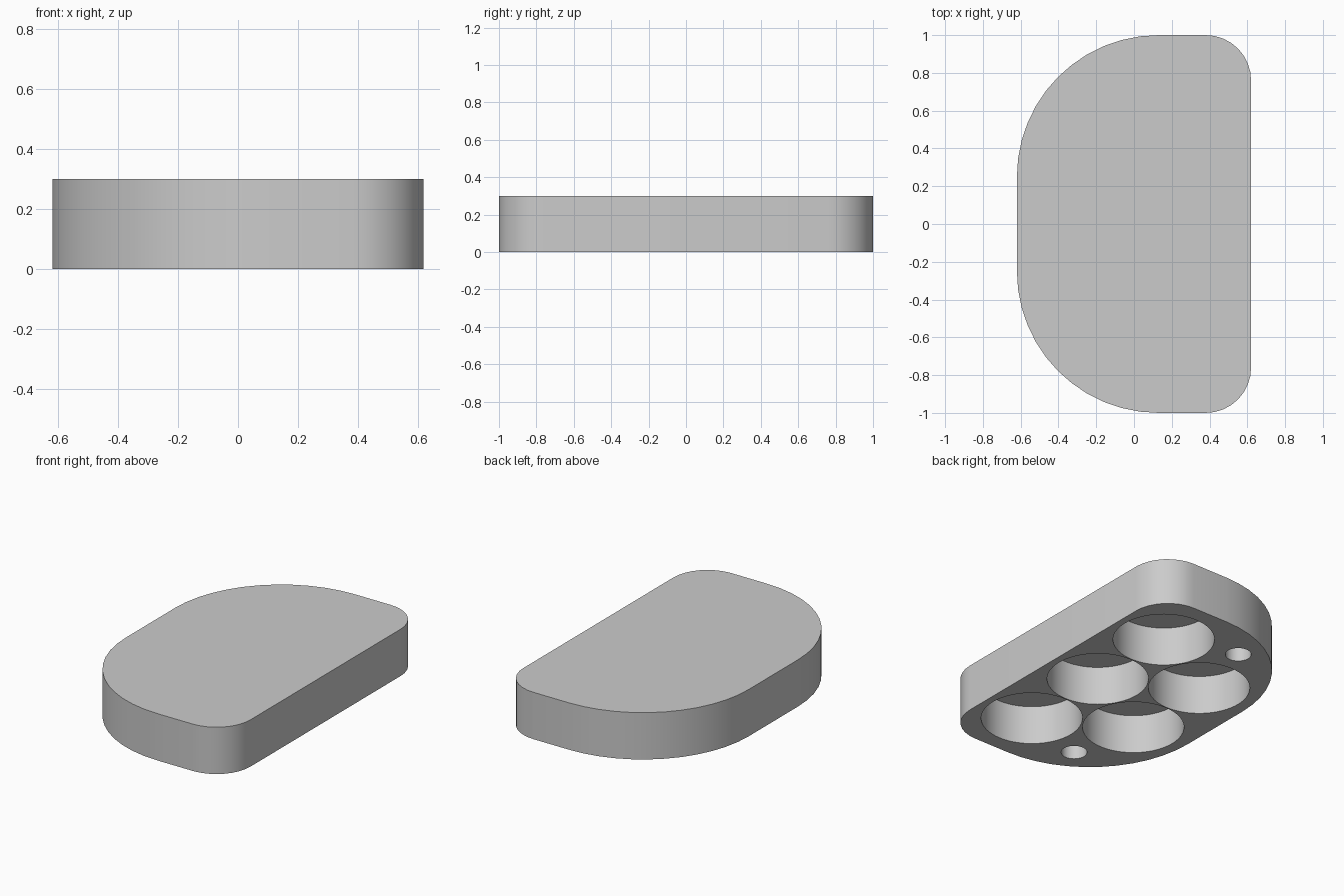
import bpy
import bmesh
from math import cos, sin, radians

cube = bpy.data.objects.get("Cube")
if cube:
    bpy.data.objects.remove(cube, do_unlink=True)

HEIGHT = 0.3
POCKET_DEPTH = 0.25
HALF_X, HALF_Y = 0.62, 1.0
BIG_R, SMALL_R = 0.75, 0.24

# One flat grey for the whole body
grey = bpy.data.materials.new("light_grey")
grey.use_nodes = True
grey.diffuse_color = (0.6, 0.6, 0.6, 1)
grey.node_tree.nodes["Principled BSDF"].inputs["Base Color"].default_value = (0.6, 0.6, 0.6, 1)


def arc(cx, cy, r, start, end, steps):
    angles = [radians(start + (end - start) * i / steps) for i in range(steps + 1)]
    return [(cx + r * cos(a), cy + r * sin(a)) for a in angles]


def prism(name, outline, z0, z1):
    bm = bmesh.new()
    base = bm.faces.new([bm.verts.new((x, y, z0)) for x, y in outline])
    top = bmesh.ops.extrude_face_region(bm, geom=[base])["geom"]
    verts = [v for v in top if isinstance(v, bmesh.types.BMVert)]
    bmesh.ops.translate(bm, verts=verts, vec=(0, 0, z1 - z0))
    bmesh.ops.recalc_face_normals(bm, faces=bm.faces)
    mesh = bpy.data.meshes.new(name)
    bm.to_mesh(mesh)
    bm.free()
    mesh.materials.append(grey)
    obj = bpy.data.objects.new(name, mesh)
    bpy.context.collection.objects.link(obj)
    return obj


# Body: D-shaped slab, half outline mirrored across y
half = arc(HALF_X - SMALL_R, HALF_Y - SMALL_R, SMALL_R, 0, 90, 8)
half += arc(BIG_R - HALF_X, HALF_Y - BIG_R, BIG_R, 90, 180, 12)
outline = half + [(x, -y) for x, y in reversed(half)]
body = prism("body", outline, 0, HEIGHT)

# Round blind pockets in the underside: five large, two small
pockets = [(0.278, 0, 0.298)]
for side in (-1, 1):
    pockets += [(0.278, side * 0.603, 0.298),
                (-0.247, side * 0.301, 0.298),
                (-0.17, side * 0.75, 0.076)]

for x, y, r in pockets:
    cutter = prism("pocket_cutter", arc(x, y, r, 0, 360, 64)[:-1], -0.1, POCKET_DEPTH)
    cutter.hide_render = True
    cut = body.modifiers.new("pocket", 'BOOLEAN')
    cut.operation = 'DIFFERENCE'
    cut.solver = 'EXACT'
    cut.object = cutter
    bpy.context.view_layer.objects.active = body
    bpy.ops.object.modifier_apply(modifier=cut.name)
    bpy.data.objects.remove(cutter, do_unlink=True)

# Smooth curved walls, crisp rims
bpy.ops.object.select_all(action='DESELECT')
body.select_set(True)
bpy.context.view_layer.objects.active = body
bpy.ops.object.shade_smooth_by_angle(angle=radians(30))
